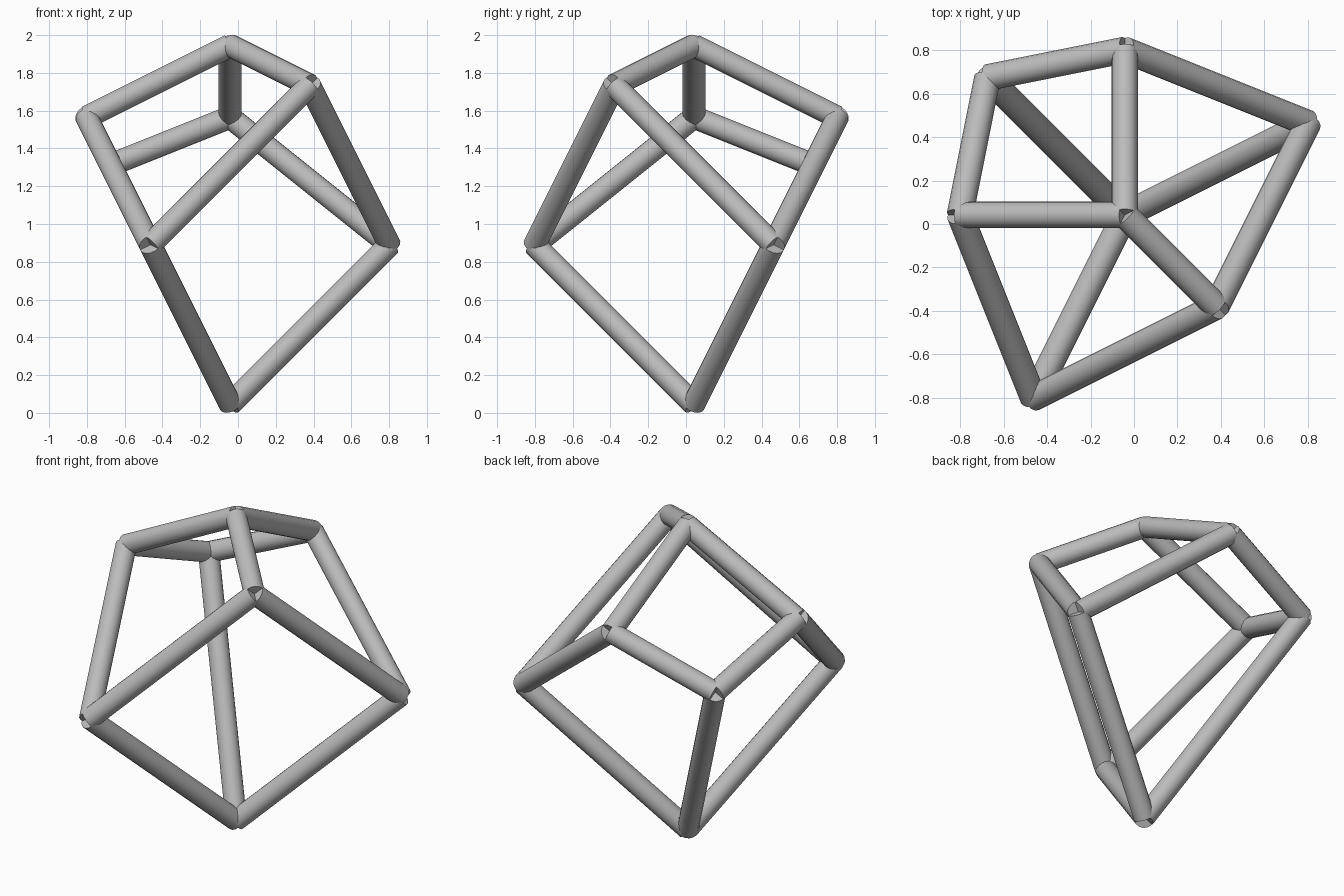
import bpy
from mathutils import Vector

cube = bpy.data.objects.get("Cube")
if cube:
    bpy.data.objects.remove(cube, do_unlink=True)

# Single grey material
GREY = (0.5, 0.5, 0.5, 1)
mat = bpy.data.materials.new("grey")
mat.use_nodes = True
mat.diffuse_color = GREY
mat.node_tree.nodes["Principled BSDF"].inputs["Base Color"].default_value = GREY

UNIT = 0.422
RADIUS = 0.061
BASE = Vector((-0.042, 0.042, 0.046))

# Corners of the skewed box, in lattice units above the foot
corners = {
    "foot": (0, 0, 0),
    "top": (0, 0, 4.5),
    "front": (1, -1, 4),
    "back": (-1.5, 1.5, 3),
    "upper_right": (-1.8, 0, 3.6),
    "upper_left": (0, 1.8, 3.6),
    "lower_right": (-1, -2, 2),
    "lower_left": (2, 1, 2),
}
points = {name: BASE + Vector(p) * UNIT for name, p in corners.items()}


def bar(start, end):
    """Round bar with flat ends between two corners."""
    a, b = points[start], points[end]
    bpy.ops.mesh.primitive_cylinder_add(
        vertices=16, radius=RADIUS, depth=(b - a).length, location=(a + b) / 2,
        rotation=(b - a).to_track_quat("Z", "Y").to_euler())
    ob = bpy.context.object
    ob.name = f"bar_{start}_to_{end}"
    ob.data.materials.append(mat)
    bpy.ops.object.shade_smooth_by_angle()


# Bars in the mirror plane
bar("foot", "back")
bar("top", "front")

# Bars repeated on both sides of the mirror plane
for side in ("left", "right"):
    upper, lower = f"upper_{side}", f"lower_{side}"
    bar("foot", lower)
    bar("front", lower)
    bar("top", upper)
    bar("back", upper)
    bar(upper, lower)
